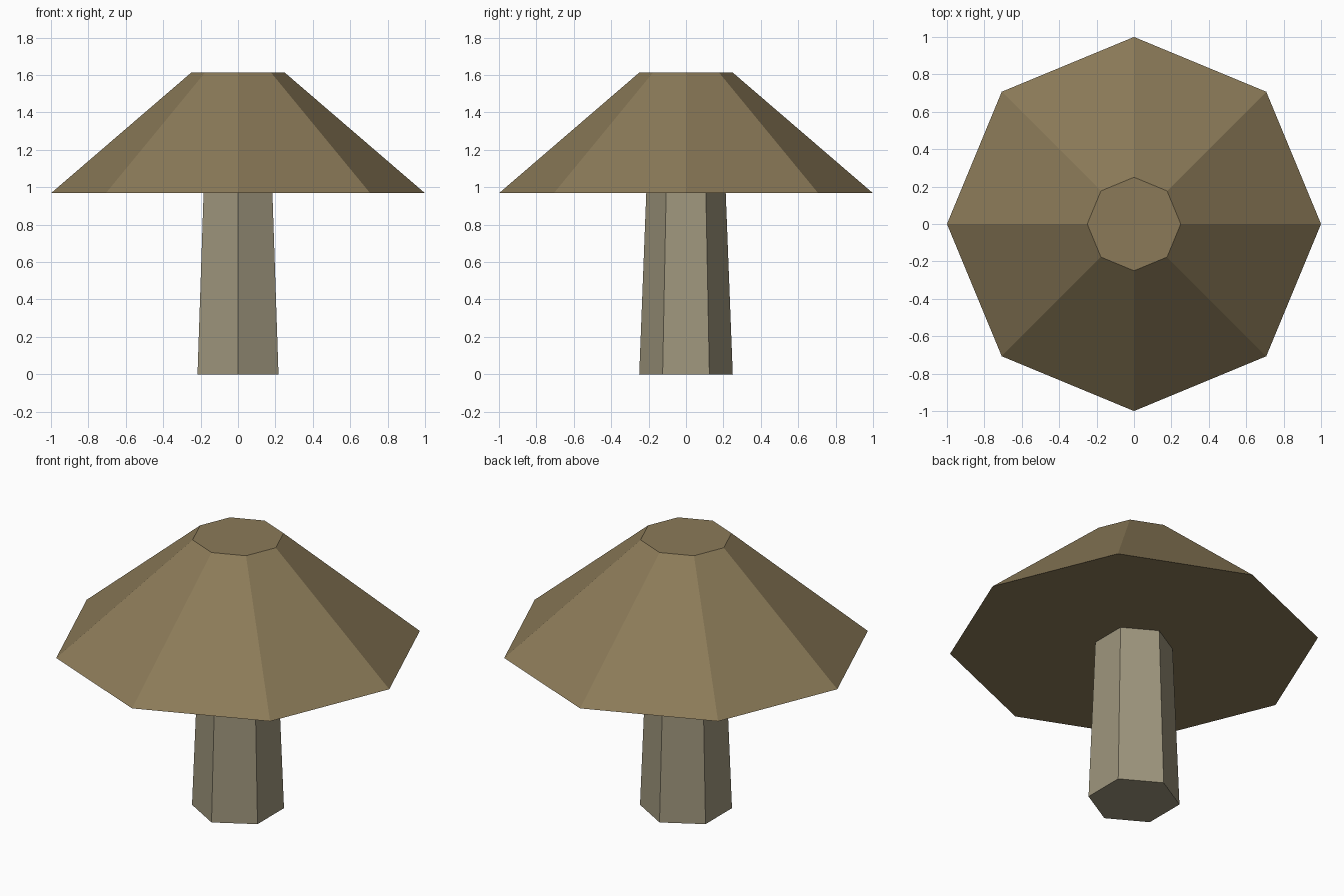
import bpy
import math

if "Cube" in bpy.data.objects:
    bpy.data.objects.remove(bpy.data.objects["Cube"])


def material(name, rgb):
    mat = bpy.data.materials.new(name)
    mat.diffuse_color = (*rgb, 1.0)
    mat.use_nodes = True
    mat.node_tree.nodes["Principled BSDF"].inputs["Base Color"].default_value = mat.diffuse_color
    return mat


def frustum(name, sides, r_bottom, r_top, z_bottom, z_top, mat):
    """Flat-shaded tapered prism with a corner on the y axis."""
    bpy.ops.mesh.primitive_cone_add(
        vertices=sides, radius1=r_bottom, radius2=r_top,
        depth=z_top - z_bottom, location=(0, 0, (z_bottom + z_top) / 2))
    obj = bpy.context.object
    obj.name = name
    obj.data.materials.append(mat)
    return obj


cap_brown = material("cap brown", (0.258, 0.195, 0.098))
stem_grey = material("stem grey beige", (0.345, 0.305, 0.205))

# Six-sided stem, running up inside the cap
frustum("stem", 6, 0.25, 0.20, 0.0, 1.29, stem_grey)

# Eight-sided cap with a flat crown
frustum("cap", 8, 1.0, 0.25, 0.968, 1.613, cap_brown)
